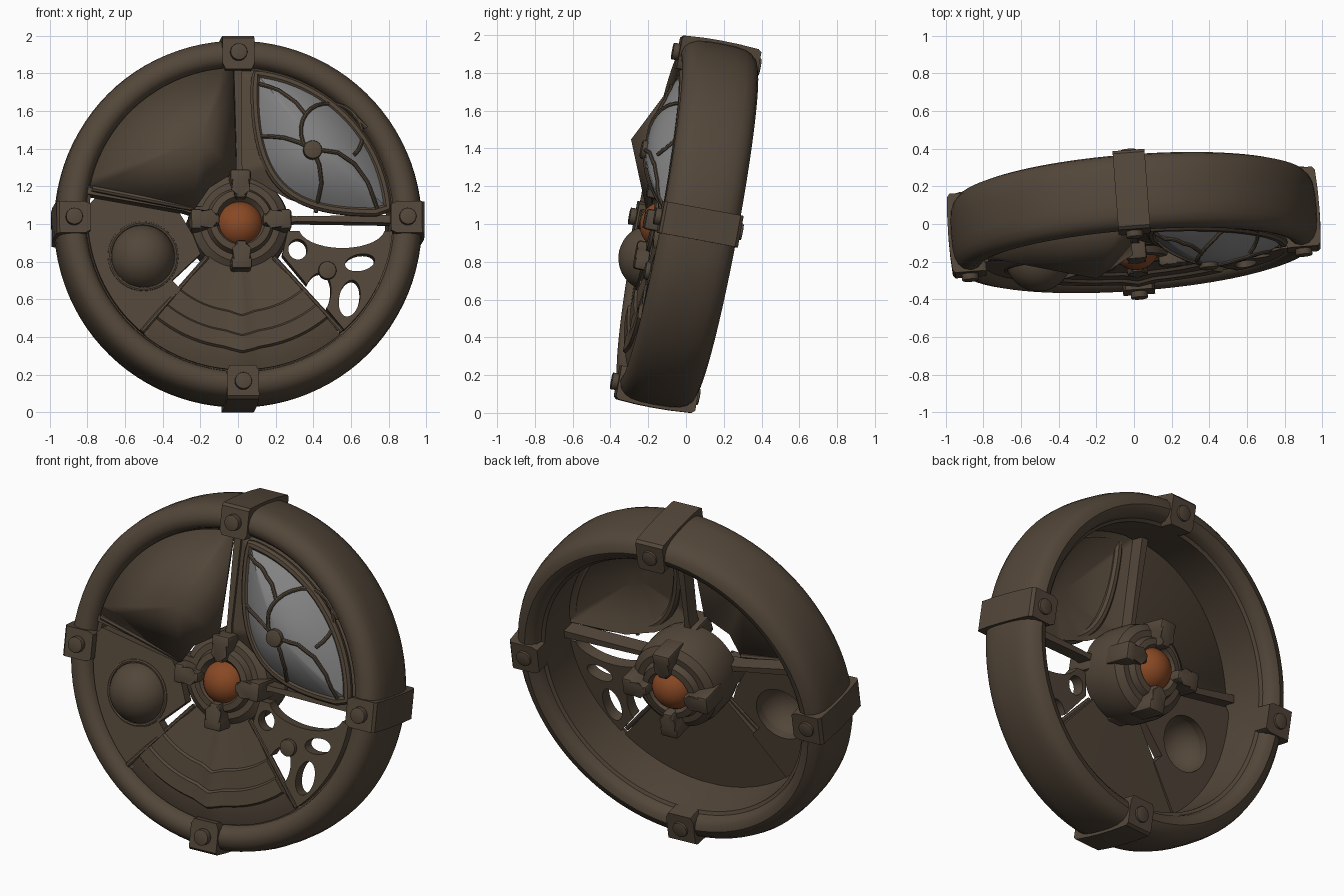
import bpy, bmesh, math
from mathutils import Matrix, Vector
from mathutils.geometry import interpolate_bezier
from math import sin, cos, pi, radians

if "Cube" in bpy.data.objects:
    bpy.data.objects.remove(bpy.data.objects["Cube"])

# whole wheel is built upright around the y axis, then leaned back and turned
A, T = radians(4.3), radians(10.5)
M = Matrix.Translation((0, 0, 1)) @ Matrix.Rotation(A, 4, 'Z') @ Matrix.Rotation(-T, 4, 'X')


def material(name, col):
    m = bpy.data.materials.new(name)
    m.diffuse_color = (*col, 1)
    m.use_nodes = True
    m.node_tree.nodes["Principled BSDF"].inputs["Base Color"].default_value = m.diffuse_color
    return m


BROWN = material("dark_bronze", (0.086, 0.062, 0.041))
ORANGE = material("orange_core", (0.25, 0.066, 0.018))
GREY = material("grey_glass", (0.225, 0.225, 0.23))


def finish(ob, mat, angle=35):
    if not ob.data.materials:
        ob.data.materials.append(mat)
    bpy.ops.object.select_all(action='DESELECT')
    ob.select_set(True)
    bpy.context.view_layer.objects.active = ob
    bpy.ops.object.shade_smooth_by_angle(angle=radians(angle))
    return ob


def put(name, bm, mat=BROWN, thick=0):
    bmesh.ops.recalc_face_normals(bm, faces=bm.faces)
    bm.transform(M)
    me = bpy.data.meshes.new(name)
    bm.to_mesh(me)
    bm.free()
    ob = bpy.data.objects.new(name, me)
    bpy.context.collection.objects.link(ob)
    if thick:
        s = ob.modifiers.new("thickness", 'SOLIDIFY')
        s.thickness, s.offset = thick, 0
    return finish(ob, mat)


def fv(x, z, y):
    """front-view reading at wheel depth y -> wheel x, z"""
    zl = (z - 1 + sin(T) * y) / cos(T)
    return ((x + sin(A) * (cos(T) * y + sin(T) * zl)) / cos(A), zl)


def arc(r, a0, a1, n=24):
    return turned([(r * cos(radians((a1 - a0) * i / n)), r * sin(radians((a1 - a0) * i / n)))
                   for i in range(n + 1)], radians(a0))


def grid(bm, rows, closed=False, wrap=False, caps=False):
    vs = [[bm.verts.new(p) for p in row] for row in rows]
    for i in range(len(vs) - (0 if wrap else 1)):
        a, b = vs[i], vs[(i + 1) % len(vs)]
        for j in range(len(a) - (0 if closed else 1)):
            k = (j + 1) % len(a)
            bm.faces.new((a[j], a[k], b[k], b[j]))
    if caps:
        bm.faces.new(vs[0])
        bm.faces.new(vs[-1])
    return vs


def lathe(name, prof, seg=64, dz=0.0):
    bm = bmesh.new()
    grid(bm, [[(r * cos(2 * pi * j / seg), y, dz + r * sin(2 * pi * j / seg)) for j in range(seg)]
              for r, y in prof], True, True)
    return put(name, bm)


def plate(name, pts, y0, y1, bev=0):
    bm = bmesh.new()
    grid(bm, [[(x, y, z) for x, z in pts] for y in (y0, y1)], True, False, True)
    if bev:
        bmesh.ops.bevel(bm, geom=bm.edges[:], offset=bev, segments=2, affect='EDGES', profile=0.5)
    return put(name, bm)


def turned(pts, a):
    c, s = cos(a), sin(a)
    return [(x * c - z * s, x * s + z * c) for x, z in pts]


def ellipse(cx, cz, rx, rz, n=32, tilt=0):
    pts = turned([(rx * cos(2 * pi * i / n), rz * sin(2 * pi * i / n)) for i in range(n)], radians(tilt))
    return [(cx + x, cz + z) for x, z in pts]


def cut(ob, pts):
    c = plate("cutter", pts, -0.5, 0.5)
    c.hide_render = True
    m = ob.modifiers.new("hole", 'BOOLEAN')
    m.operation, m.solver, m.object = 'DIFFERENCE', 'EXACT', c
    bpy.context.view_layer.objects.active = ob
    bpy.ops.object.modifier_apply(modifier=m.name)
    bpy.data.objects.remove(c)


def tube(name, pts, r, cyclic=False):
    cu = bpy.data.curves.new(name, 'CURVE')
    cu.dimensions, cu.bevel_depth, cu.bevel_resolution, cu.use_fill_caps = '3D', r, 2, True
    sp = cu.splines.new('POLY')
    sp.points.add(len(pts) - 1)
    for p, q in zip(sp.points, pts):
        p.co = (*(M @ Vector(q)), 1)
    sp.use_cyclic_u = cyclic
    ob = bpy.data.objects.new(name, cu)
    bpy.context.collection.objects.link(ob)
    bpy.ops.object.select_all(action='DESELECT')
    ob.select_set(True)
    bpy.context.view_layer.objects.active = ob
    bpy.ops.object.convert(target='MESH')
    return finish(bpy.context.object, BROWN)


# outer ring with rounded lips and a slightly bulging tread
half = [(0.976, 0), (0.974, -0.07), (0.966, -0.125), (0.95, -0.16), (0.925, -0.185), (0.885, -0.197), (0.85, -0.187),
        (0.828, -0.165), (0.82, -0.135), (0.802, -0.125), (0.80, -0.04)]
lathe("outer_ring", half + [(r, -y * 1.08) for r, y in reversed(half[1:])], 96)

# four clamps with bolts on both sides, hub lugs, spokes
HZ = -0.015
lug = [(0.115, -0.03), (0.16, -0.035), (0.215, -0.055), (0.268, -0.055), (0.268, 0.055), (0.215, 0.055),
       (0.16, 0.035), (0.115, 0.03)]
for i in range(4):
    a = i * pi / 2
    bm = bmesh.new()
    grid(bm, [[(x, y, z) for x, z in turned([(0.80, -0.07), (0.83, -0.085), (r, -0.085), (r, 0.085), (0.83, 0.085),
                                             (0.80, 0.07)], a)]
              for y, r in ((-0.205, 0.965), (-0.19, 0.979), (-0.09, 0.986), (0, 0.988), (0.1, 0.986), (0.205, 0.979),
                           (0.222, 0.965))], True, False, True)
    put(f"clamp_{i}", bm)
    for s, y in ((-1, -0.238), (1, 0.236)):
        bolt = turned([(0.888, 0)], a)[0]
        plate(f"bolt_{i}_{s}", ellipse(*bolt, 0.045, 0.045, 24), s * 0.19, y, bev=0.005)
        plate(f"lug_{i}_{s}", [(x, z + HZ) for x, z in turned(lug, a)], s * 0.06, s * 0.235, bev=0.015)
for name, deg in (("right", 0), ("top", 90), ("left", 169)):
    plate(f"spoke_{name}", turned([(0.2, -0.028), (0.3, -0.014), (0.83, -0.022), (0.83, 0.022), (0.3, 0.014),
                                   (0.2, 0.028)], radians(deg)), -0.15, -0.06)

# hub body and orange core balls
hp = [(0.10, -0.15), (0.13, -0.19), (0.165, -0.185), (0.18, -0.15), (0.215, -0.15), (0.255, -0.12), (0.268, -0.06)]
lathe("hub_body", hp + [(r, -y) for r, y in reversed(hp)], 48, HZ)
for s in (-1, 1):
    bm = bmesh.new()
    bmesh.ops.create_uvsphere(bm, u_segments=32, v_segments=20, radius=0.127,
                              matrix=Matrix.Translation((0, s * 0.115, HZ + 0.007 * (s - 1))))
    put(f"core_ball_{s}", bm, ORANGE)

# upper left pointed panel, raised towards the hub
bm = bmesh.new()
edge = ([(-0.025, -0.2, 0.25)] + [(x, -0.14, z) for x, z in arc(0.812, 92, 168, 20)]
        + [(-0.25, -0.19, 0.04), (-0.17, -0.21, 0.16)])
ev = [bm.verts.new(p) for p in edge]
apex = bm.verts.new((-0.22, -0.34, 0.39))
for i in range(len(ev)):
    bm.faces.new((ev[i], ev[(i + 1) % len(ev)], apex))
put("pointed_panel", bm, thick=0.025)
tube("pointed_panel_edge", [(-0.25, -0.19, 0.05), (-0.785, -0.15, 0.165)], 0.018)

# upper right glass dome, its frame, ribs and backing
side = interpolate_bezier(Vector((0.784, 0.035)), Vector((0.275, 0.02)), Vector((0.06, 0.147)),
                          Vector((0.09, 0.775)), 24)
C = Vector((0.40, 0.36))


def resample(pts, step=0.025):
    out = []
    for p, q in zip(pts, pts[1:] + pts[:1]):
        p, q = Vector(p[:2]), Vector(q[:2])
        n = max(1, round((q - p).length / step))
        out += [p.lerp(q, k / n) for k in range(n)]
    return out


leaf = resample(arc(0.785, 83, 4, 24) + list(side[1:-1]))
back = resample(arc(0.812, 89.5, 2.5, 24) + [(0.45, 0.045), (0.26, 0.11), (0.1, 0.2), (0.005, 0.25)])


def dome_y(x, z):
    d = Vector((x, z)) - C
    if d.length < 1e-4:
        return -0.31
    best = max(leaf, key=lambda p: (p - C).normalized().dot(d.normalized()))
    s = min(1, d.length / (best - C).length)
    return -0.17 - 0.14 * (1 - s ** 2)


def dome(name, outline, mat, y0, h):
    bm = bmesh.new()
    rows = []
    for k in range(1, 9):
        s = k / 8
        rows.append([(C.x + (p.x - C.x) * s, y0 - h * (1 - s * s), C.y + (p.y - C.y) * s) for p in outline])
    vs = grid(bm, rows, True)
    bm.faces.new(vs[0])
    return put(name, bm, mat)


dome("glass_dome", leaf, GREY, -0.17, 0.14)
dome("dome_backing", back, BROWN, -0.13, 0.09)
tube("dome_frame", [(p.x, -0.17, p.y) for p in leaf], 0.026, True)


def rib(name, pts, r=0.011):
    loc = [Vector(fv(x, z, -0.28)) for x, z in pts]
    path = []
    for p, q in zip(loc, loc[1:]):
        path += [p.lerp(q, k / 4) for k in range(4)]
    path.append(loc[-1])
    tube(name, [(p.x, dome_y(p.x, p.y) - 0.004, p.y) for p in path], r)


rib("rib_left", [(0.395, 1.39), (0.32, 1.43), (0.245, 1.46), (0.1, 1.49)])
rib("rib_down", [(0.395, 1.39), (0.43, 1.31), (0.445, 1.22), (0.42, 1.08)])
rib("rib_right", [(0.395, 1.39), (0.53, 1.375), (0.62, 1.32), (0.69, 1.23), (0.755, 1.08)])
rib("rib_top", [(0.12, 1.76), (0.22, 1.72), (0.31, 1.65), (0.36, 1.58)])
rib("rib_outer", [(0.62, 1.6), (0.69, 1.53)])
rib("rib_loop", [(0.5 + x, 1.49 + z) for x, z in arc(0.168, -45, 228, 20)])
dx, dz = fv(0.395, 1.39, -0.3)
plate("rib_boss", ellipse(dx, dz, 0.05, 0.05), -0.29, -0.335, bev=0.01)

# lower left panel with hollow half ball
Y = -0.15
pts = [fv(x, z, Y) for x, z in ((-0.76, 1.135), (-0.31, 1.055), (-0.24, 0.94), (-0.2, 0.84), (-0.35, 0.7),
                                (-0.3, 0.645))] + arc(0.812, 231, 175, 20)
panel = plate("ball_panel", pts, -0.16, -0.10)
bx, bz = fv(-0.505, 0.825, -0.14)
cut(panel, ellipse(bx, bz, 0.158, 0.158))
bm = bmesh.new()
rows = [[(bx + 0.168 * cos(e) * cos(2 * pi * j / 40), -0.115 - 0.163 * sin(e), bz + 0.168 * cos(e) * sin(2 * pi * j / 40))
         for j in range(40)] for e in [k * pi / 2 / 10.5 for k in range(11)]]
vs = grid(bm, rows, True)
bm.faces.new(vs[-1])
put("half_ball", bm, thick=0.012)
tube("ball_collar", [(x, -0.155, z) for x, z in ellipse(bx, bz, 0.178, 0.178, 40)], 0.012, True)

# bottom fan panel with stepped mouldings, a centre ridge and a plain back
bm = bmesh.new()
prof = [(0.26, -0.13), (0.50, -0.165), (0.51, -0.18), (0.61, -0.18), (0.62, -0.195), (0.70, -0.195),
        (0.71, -0.18), (0.765, -0.17), (0.815, -0.15), (0.812, -0.115), (0.26, -0.10)]
rows = []
for r, y in prof:
    row = []
    for k in range(33):
        t = -1 + k / 16
        a = radians(270 + 40 * t)
        bump = max(0, 1 - abs(t) * 5) * (y < -0.125)
        rr = r + 0.022 * bump * (0.4 < r < 0.75)
        row.append((rr * cos(a), y - 0.012 * bump, rr * sin(a)))
    rows.append(row)
vs = grid(bm, rows, False, True)
for k in (0, -1):
    bm.faces.new([row[k] for row in vs])
put("fan_panel", bm)
for n, deg in (("left", 229), ("right", 311)):
    c, s = cos(radians(deg)), sin(radians(deg))
    tube(f"fan_edge_{n}", [(0.27 * c, -0.13, 0.27 * s), (0.81 * c, -0.165, 0.81 * s)], 0.014)

# lower right pierced panel
trace = plate("pierced_panel", [(0.25, -0.07), (0.22, -0.2)] + arc(0.812, 312, 355, 20), -0.18, -0.11)
for x, z, rx, rz, tilt in ((0.55, 0.975, 0.23, 0.11, 0), (0.315, 0.86, 0.05, 0.055, 0), (0.42, 0.62, 0.07, 0.12, -12),
                           (0.645, 0.79, 0.08, 0.045, 12), (0.59, 0.60, 0.055, 0.1, -12)):
    cut(trace, ellipse(*fv(x, z, -0.15), rx, rz, 32, tilt))
finish(trace, BROWN)
px, pz = fv(0.475, 0.755, -0.2)
plate("pierced_boss", ellipse(px, pz, 0.048, 0.048), -0.16, -0.205, bev=0.008)
